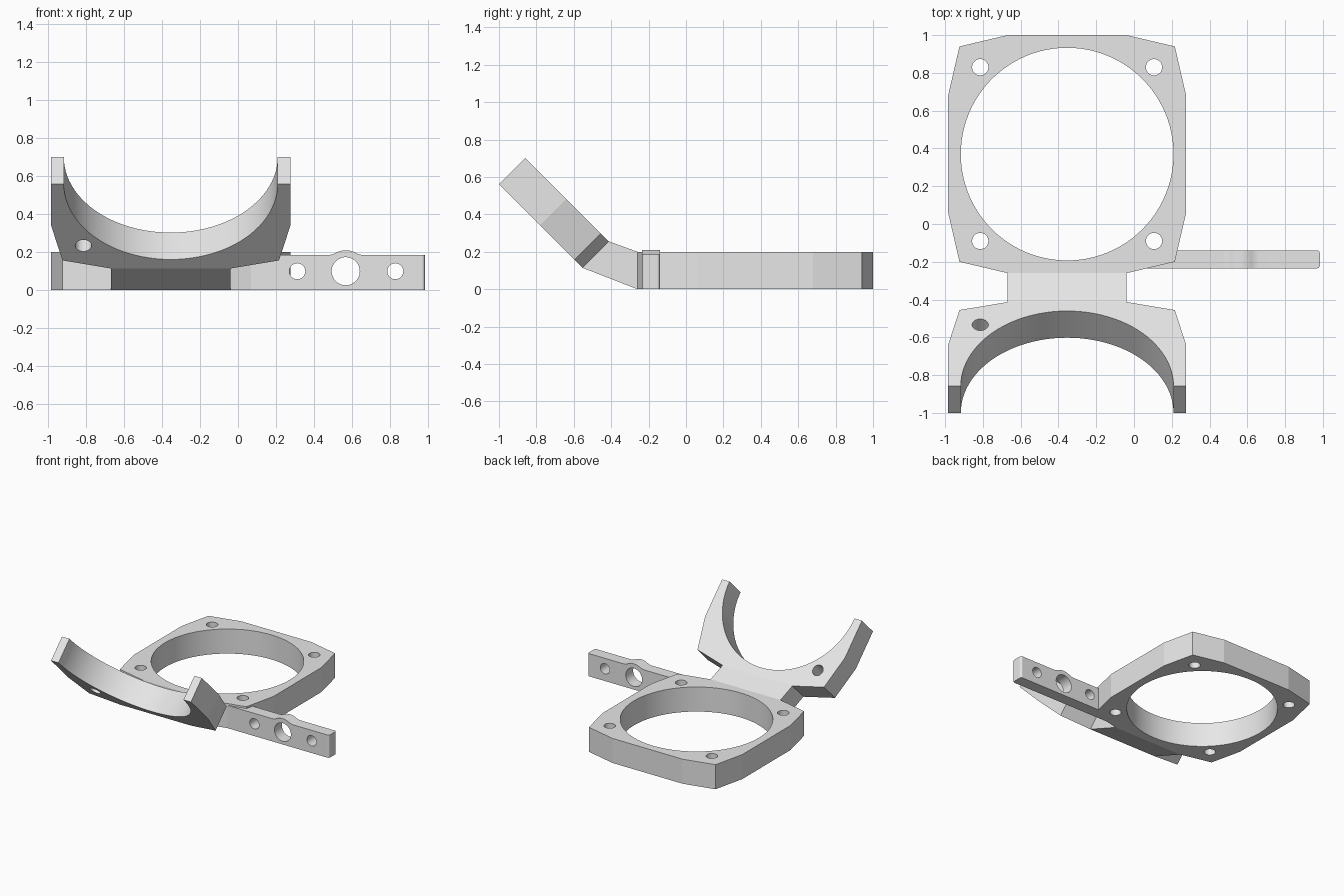
import bpy, bmesh, math
from mathutils import Matrix, Vector

if "Cube" in bpy.data.objects:
    bpy.data.objects.remove(bpy.data.objects["Cube"])

grey = bpy.data.materials.new("plain_grey")
grey.use_nodes = True
grey.diffuse_color = (0.8, 0.8, 0.8, 1)
grey.node_tree.nodes["Principled BSDF"].inputs["Base Color"].default_value = (0.8, 0.8, 0.8, 1)

CX, HALF, THICK = -0.354, 0.63, 0.2
BORE, HOLE, HOLE_AT = 0.563, 0.043, 0.46
# local x, y, z -> world y, z, x  and  world x, z, -y
ALONG_X = Matrix(((0, 0, 1, 0), (1, 0, 0, 0), (0, 1, 0, 0), (0, 0, 0, 1)))
ALONG_Y = Matrix.Rotation(math.pi / 2, 4, 'X')


def prism(name, outline, low, high, matrix=Matrix(), end_round=None):
    """Extrude a 2D outline between two local heights."""
    bm = bmesh.new()
    face = bm.faces.new([bm.verts.new((x, y, low)) for x, y in outline])
    top = bmesh.ops.extrude_face_region(bm, geom=[face])["geom"]
    for v in top:
        if isinstance(v, bmesh.types.BMVert):
            v.co.z = high
    if end_round:
        tip = max(p[0] for p in outline)
        edges = [e for e in bm.edges if all(abs(v.co.x - tip) < 1e-4 for v in e.verts)
                 and abs(e.verts[0].co.z - e.verts[1].co.z) < 1e-4]
        bmesh.ops.bevel(bm, geom=edges, offset=end_round, segments=4,
                        profile=0.5, affect='EDGES')
    bm.transform(matrix)
    bmesh.ops.recalc_face_normals(bm, faces=bm.faces)
    mesh = bpy.data.meshes.new(name)
    bm.to_mesh(mesh)
    bm.free()
    obj = bpy.data.objects.new(name, mesh)
    mesh.materials.append(grey)
    bpy.context.collection.objects.link(obj)
    return obj


def cut(obj, cutter, keep=False):
    mod = obj.modifiers.new("cut", 'BOOLEAN')
    mod.operation, mod.solver, mod.object = 'DIFFERENCE', 'EXACT', cutter
    bpy.context.view_layer.objects.active = obj
    bpy.ops.object.modifier_apply(modifier=mod.name)
    if not keep:
        bpy.data.objects.remove(cutter)


def drill(obj, x, y, radius, matrix, segments=32):
    ring = [(x + radius * math.cos(2 * math.pi * i / segments),
             y + radius * math.sin(2 * math.pi * i / segments)) for i in range(segments)]
    cutter = prism("drill", ring, -0.5, 0.5, matrix)
    cutter.hide_render = True
    cut(obj, cutter)


# Flat clamp plate with a large bore and four screw holes
quarter = [(HALF, 0.31), (0.57, 0.57), (0.315, HALF)]
upper = quarter + [(-x, y) for x, y in reversed(quarter)]
lower = [(-x, -y) for x, y in upper]
flat = Matrix.Translation((CX, 0.37, 0))
plate = prism("base_ring_plate", upper + lower, 0, THICK, flat)
drill(plate, 0, 0, BORE, flat, 96)
for sx in (-1, 1):
    for sy in (-1, 1):
        drill(plate, sx * HOLE_AT, sy * HOLE_AT, HOLE, flat)

# Tilted half ring rising towards the front
tilt = Matrix.Translation((CX, -1, 0.56)) @ Matrix.Rotation(math.radians(135), 4, 'X')
half_ring = prism("tilted_half_ring", [(-HALF, 0)] + lower + [(HALF, 0)], -THICK, 0, tilt)
drill(half_ring, 0, 0, BORE, tilt, 96)
for sx in (-1, 1):
    drill(half_ring, sx * HOLE_AT, -HOLE_AT, HOLE, tilt)

# Wedge bridge joining the two rings
hinge = [tilt @ Vector((0, -HALF, z)) for z in (-THICK, 0)]
profile = [(0.37 - HALF, 0), (0.37 - HALF, THICK)] + [(p.y, p.z) for p in hinge]
bridge = prism("bridge", profile, CX - 0.315, CX + 0.315, ALONG_X)

# Side arm: straight bar with a filleted hump around the middle hole
HUMP_X, HOLE_Z, BAR_TOP, R_OUT, R_FILLET = 0.567, 0.1, 0.185, 0.11, 0.1
rise = BAR_TOP + R_FILLET - HOLE_Z
reach = math.sqrt((R_OUT + R_FILLET) ** 2 - rise ** 2)
lean = math.atan2(reach, rise)
right_side = []
for i in range(9):
    a = lean * i / 8
    right_side.append((R_OUT * math.sin(a), HOLE_Z + R_OUT * math.cos(a)))
for i in range(1, 9):
    a = lean * (1 - i / 8)
    right_side.append((reach - R_FILLET * math.sin(a),
                       BAR_TOP + R_FILLET - R_FILLET * math.cos(a)))
hump = [(HUMP_X + x, z) for x, z in reversed(right_side)]
hump += [(HUMP_X - x, z) for x, z in right_side[1:]]
arm_outline = [(0, 0), (0.984, 0), (0.984, BAR_TOP)] + hump + [(0, BAR_TOP)]
arm = prism("side_arm", arm_outline, 0.14, 0.235, ALONG_Y, end_round=0.015)
for x, r in ((0.312, 0.042), (HUMP_X, 0.074), (0.828, 0.042)):
    drill(arm, x, HOLE_Z, r, ALONG_Y, 48)
cut(arm, plate, keep=True)

# Smooth bores, sharp edges
for obj in (plate, half_ring, bridge, arm):
    bpy.ops.object.select_all(action='DESELECT')
    obj.select_set(True)
    bpy.context.view_layer.objects.active = obj
    bpy.ops.object.shade_smooth_by_angle(angle=math.radians(10))
